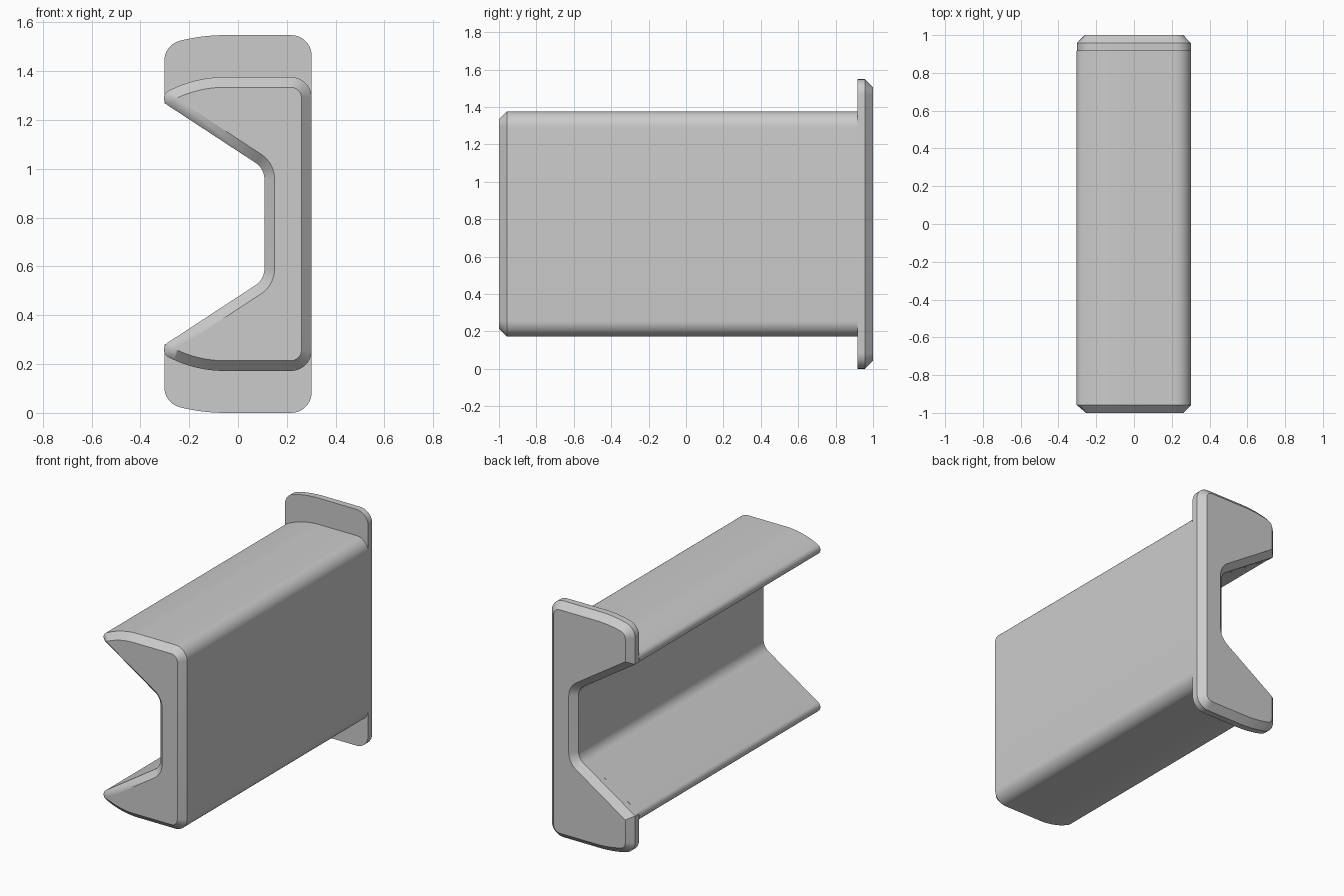
import bpy, bmesh
from math import tan
from mathutils import Vector, Matrix

if "Cube" in bpy.data.objects:
    bpy.data.objects.remove(bpy.data.objects["Cube"], do_unlink=True)

MID_Z = 0.774     # height of the symmetry plane
CHAMFER = 0.042
STEPS = 10        # segments per rounded corner

grey = bpy.data.materials.new("plain grey")
grey.use_nodes = True
grey.diffuse_color = (0.6, 0.6, 0.6, 1)
grey.node_tree.nodes["Principled BSDF"].inputs["Base Color"].default_value = (0.6, 0.6, 0.6, 1)


def section(upper, inset):
    """Rounded outline from upper-half corners (x, z, radius), moved inward by inset."""
    corners = upper + [(x, -z, r) for x, z, r in reversed(upper)]
    pts = [Vector((x, z)) for x, z, r in corners]
    outline = []
    for i, (x, z, r) in enumerate(corners):
        p = pts[i]
        d1 = (p - pts[i - 1]).normalized()
        d2 = (pts[(i + 1) % len(pts)] - p).normalized()
        n1, n2 = Vector((-d1.y, d1.x)), Vector((-d2.y, d2.x))
        p = p + (n1 + n2) * inset / (1 + n1.dot(n2))
        angle = -d1.angle_signed(d2)
        side = 1 if angle > 0 else -1
        r = max(r - side * inset, 0) if r else 0
        centre = p - d1 * r * tan(abs(angle) / 2) + n1 * side * r
        for k in range(STEPS + 1):
            spoke = Matrix.Rotation(angle * k / STEPS, 2) @ (-n1 * side * r)
            outline.append(centre + spoke)
    return outline


def loft(name, upper, stations):
    """Skin the section along y; each station is (y, inset)."""
    bm = bmesh.new()
    rings = [[bm.verts.new((p.x, y, p.y + MID_Z)) for p in section(upper, inset)]
             for y, inset in stations]
    for a, b in zip(rings, rings[1:]):
        for i in range(len(a)):
            bm.faces.new((a[i - 1], a[i], b[i], b[i - 1]))
    bm.faces.new(rings[0])
    bm.faces.new(rings[-1])
    bmesh.ops.remove_doubles(bm, verts=bm.verts, dist=0.0002)
    bmesh.ops.recalc_face_normals(bm, faces=bm.faces)
    mesh = bpy.data.meshes.new(name)
    bm.to_mesh(mesh)
    bm.free()
    mesh.materials.append(grey)
    obj = bpy.data.objects.new(name, mesh)
    bpy.context.collection.objects.link(obj)
    bpy.ops.object.select_all(action='DESELECT')
    obj.select_set(True)
    bpy.context.view_layer.objects.active = obj
    bpy.ops.object.shade_smooth_by_angle(angle=0.5)


# Long channel body: rounded back, curved arm, rounded tip, inner web corner
web = (0.108, 0.227, 0.08)
body = [(0.302, 0.602, 0.085), (-0.163, 0.602, 0.5), (-0.341, 0.521, 0.035), web]
loft("channel_body", body, [(-1, CHAMFER), (-1 + CHAMFER, 0), (0.916, 0)])

# Taller end flange sharing the same channel cutout
flange = [(0.302, 0.774, 0.085), (-0.14, 0.774, 0.78), (-0.302, 0.736, 0.085),
          (-0.302, 0.496, 0), web]
loft("end_flange", flange, [(0.916, 0), (1 - CHAMFER, 0), (1, CHAMFER)])
